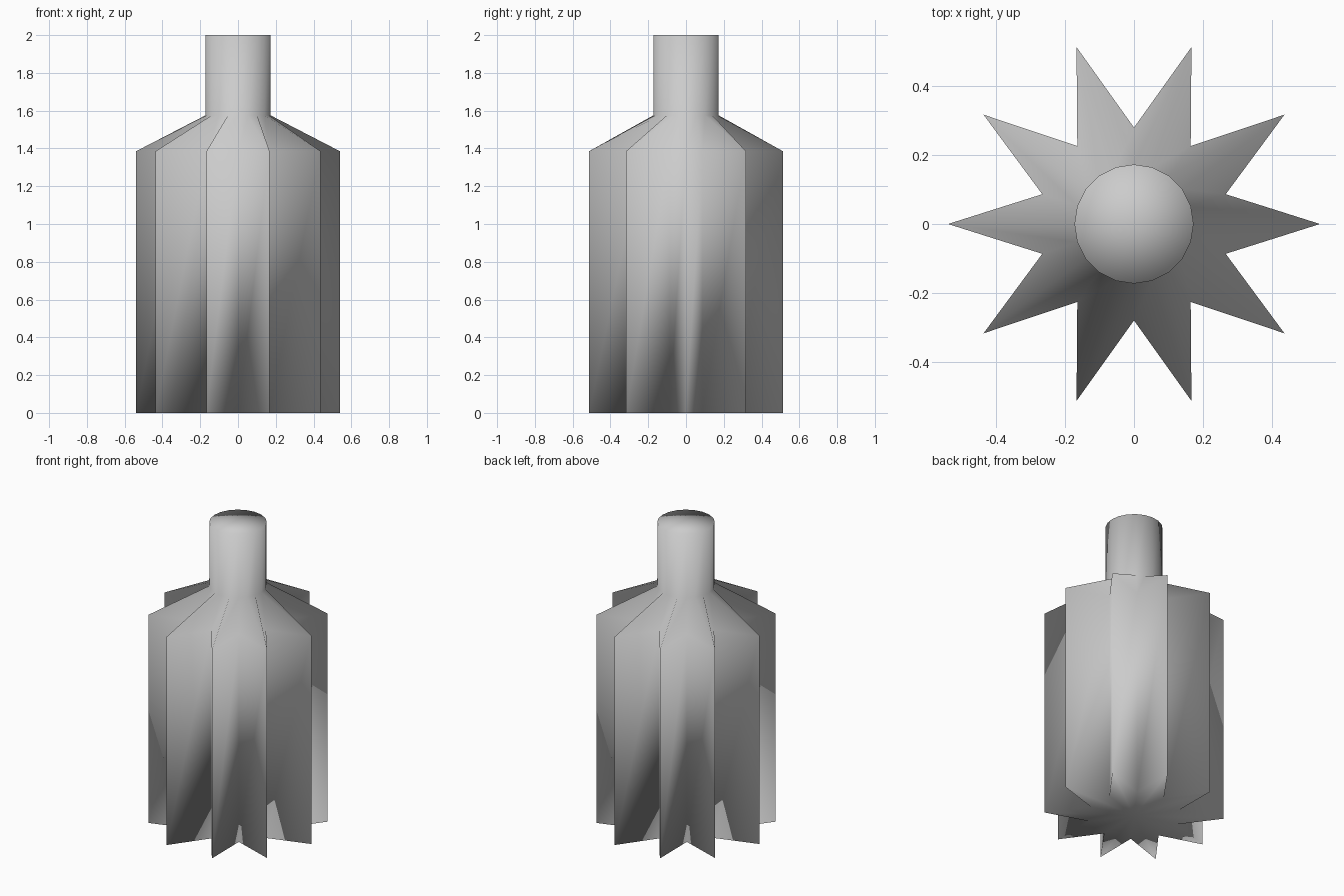
import bpy
import bmesh
from math import cos, sin, tau

if "Cube" in bpy.data.objects:
    bpy.data.objects.remove(bpy.data.objects["Cube"], do_unlink=True)

POINTS = 10

# Single grey material
grey = bpy.data.materials.new("plain_grey")
grey.use_nodes = True
colour = (0.6, 0.6, 0.6, 1.0)
grey.diffuse_color = colour
grey.node_tree.nodes["Principled BSDF"].inputs["Base Color"].default_value = colour

bm = bmesh.new()


def ring(z, tip, valley):
    """Star-shaped ring; equal radii give a circle."""
    count = POINTS * 2
    verts = []
    for i in range(count):
        r = valley if i % 2 else tip
        a = tau * i / count
        verts.append(bm.verts.new((r * cos(a), r * sin(a), z)))
    return verts


def bridge(lower, upper):
    for i in range(len(lower)):
        j = (i + 1) % len(lower)
        bm.faces.new((lower[i], lower[j], upper[j], upper[i]))


def cap(loop, z):
    centre = bm.verts.new((0, 0, z))
    for i in range(len(loop)):
        bm.faces.new((centre, loop[i], loop[(i + 1) % len(loop)]))


# Fluted body, shoulder narrowing to a round neck, and the neck itself
sections = [
    ring(0, 0.54, 0.28),
    ring(1.385, 0.54, 0.28),
    ring(1.575, 0.173, 0.173),
    ring(2, 0.173, 0.173),
]
for lower, upper in zip(sections, sections[1:]):
    bridge(lower, upper)

# Flat ends
cap(sections[0], 0)
cap(sections[-1], 2)

bmesh.ops.recalc_face_normals(bm, faces=bm.faces[:])
for face in bm.faces:
    face.smooth = True

mesh = bpy.data.meshes.new("fluted_bottle")
bm.to_mesh(mesh)
bm.free()
mesh.materials.append(grey)
bottle = bpy.data.objects.new("fluted_bottle", mesh)
bpy.context.collection.objects.link(bottle)
